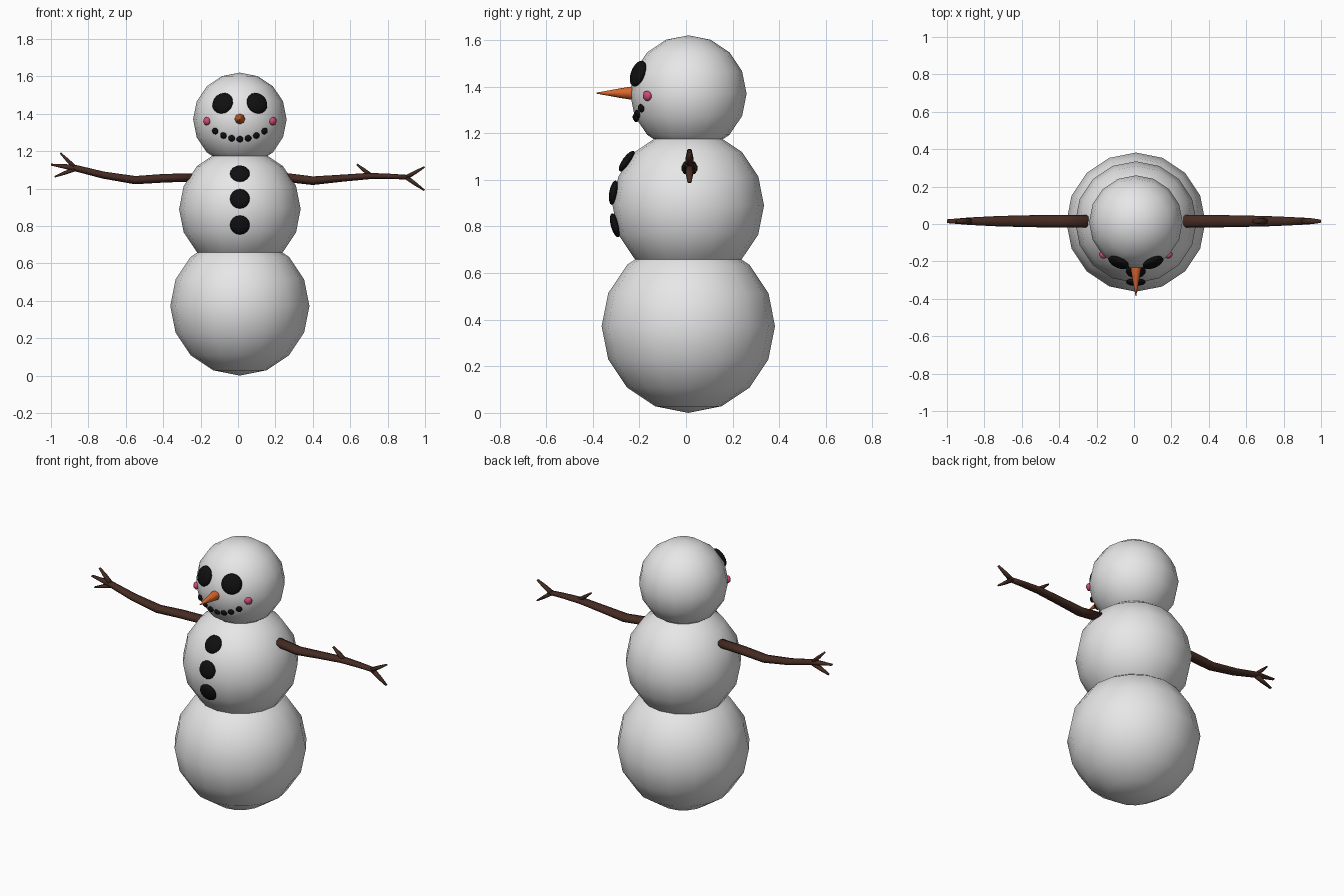
import bpy, bmesh, math
from mathutils import Vector, Matrix

if "Cube" in bpy.data.objects:
    bpy.data.objects.remove(bpy.data.objects["Cube"])


def material(name, rgb):
    m = bpy.data.materials.new(name)
    m.use_nodes = True
    m.diffuse_color = (*rgb, 1)
    bsdf = next(n for n in m.node_tree.nodes if n.type == "BSDF_PRINCIPLED")
    bsdf.inputs["Base Color"].default_value = (*rgb, 1)
    bsdf.inputs["Roughness"].default_value = 0.8
    return m


SNOW = material("snow white", (0.8, 0.8, 0.8))
COAL = material("coal black", (0.005, 0.005, 0.005))
BARK = material("bark brown", (0.06, 0.024, 0.016))
CARROT = material("carrot orange", (0.7, 0.13, 0.025))
BLUSH = material("cheek pink", (0.6, 0.07, 0.17))

CX, CY = 0.01, 0.01
HEAD, HEAD_R = Vector((CX, CY, 1.37)), 0.25
CHEST, CHEST_R = Vector((CX, CY, 0.89)), 0.325
BASE, BASE_R = Vector((CX, CY, 0.372)), 0.372


def finish(name, bm, mat, smooth=True):
    bmesh.ops.recalc_face_normals(bm, faces=bm.faces)
    mesh = bpy.data.meshes.new(name)
    bm.to_mesh(mesh)
    bm.free()
    mesh.materials.append(mat)
    for p in mesh.polygons:
        p.use_smooth = smooth
    ob = bpy.data.objects.new(name, mesh)
    bpy.context.scene.collection.objects.link(ob)
    return ob


def ball(name, centre, radius, mat):
    bm = bmesh.new()
    bmesh.ops.create_uvsphere(bm, u_segments=16, v_segments=8, radius=radius,
                              matrix=Matrix.Translation(centre))
    return finish(name, bm, mat)


def pebble(name, x, z, centre, ball_r, radius, thick, mat):
    """Flattened pebble resting on the front of a snowball, facing outwards."""
    dx, dz = x - centre.x, z - centre.z
    n = Vector((dx, -math.sqrt(ball_r ** 2 - dx * dx - dz * dz), dz))
    turn = n.to_track_quat("Z", "Y").to_matrix().to_4x4()
    bm = bmesh.new()
    bmesh.ops.create_uvsphere(
        bm, u_segments=16, v_segments=8, radius=1,
        matrix=Matrix.Translation(centre + n) @ turn @ Matrix.Diagonal((radius, radius, thick, 1)))
    return finish(name, bm, mat)


def add_branch(bm, path, sides=8):
    """Loft of oval rings; each path entry is x, z, depth radius, height radius."""
    rings = []
    for i, (x, z, ry, rz) in enumerate(path):
        a, b = path[max(i - 1, 0)], path[min(i + 1, len(path) - 1)]
        along = Vector((b[0] - a[0], 0, b[1] - a[1])).normalized()
        up = Vector((-along.z, 0, along.x))
        ring = []
        for k in range(sides):
            t = math.tau * k / sides
            p = Vector((x, 0.015, z)) + up * rz * math.sin(t)
            p.y += ry * math.cos(t)
            ring.append(bm.verts.new(p))
        rings.append(ring)
    for r, s in zip(rings, rings[1:]):
        for k in range(sides):
            j = (k + 1) % sides
            bm.faces.new((r[k], r[j], s[j], s[k]))
    bm.faces.new(rings[0])
    bm.faces.new(rings[-1])


def arm(name, limb, twigs):
    bm = bmesh.new()
    add_branch(bm, limb)
    for (x0, z0), (x1, z1) in twigs:
        add_branch(bm, [(x0, z0, 0.018, 0.014),
                        ((x0 + x1) / 2, (z0 + z1) / 2, 0.016, 0.011),
                        (x1, z1, 0.009, 0.005)], 6)
    return finish(name, bm, BARK)


# Three stacked snowballs
ball("base_snowball", BASE, BASE_R, SNOW)
ball("chest_snowball", CHEST, CHEST_R, SNOW)
ball("head", HEAD, HEAD_R, SNOW)

# Coat buttons
for i, z in enumerate((1.08, 0.945, 0.805)):
    pebble(f"button_{i + 1}", CX, z, CHEST, CHEST_R, 0.053, 0.019, COAL)

# Eyes and cheeks
for side, s in (("right", -1), ("left", 1)):
    pebble(f"{side}_eye", CX + s * 0.092, 1.456, HEAD, HEAD_R, 0.059, 0.023, COAL)
    pebble(f"{side}_cheek", CX + s * 0.177, 1.36, HEAD, HEAD_R, 0.022, 0.016, BLUSH)

# Smiling mouth of small pebbles
for i in range(-3, 4):
    pebble(f"mouth_pebble_{i + 4}", CX + i * 0.044, 1.264 + 0.0048 * i * i,
           HEAD, HEAD_R, 0.018, 0.011, COAL)

# Carrot nose pointing forward
bm = bmesh.new()
rings = []
for y, r in ((-0.19, 0.024), (-0.235, 0.028), (-0.28, 0.021), (-0.34, 0.01), (-0.385, 0.002)):
    rings.append([bm.verts.new((CX + r * math.cos(k * math.tau / 8), y,
                                1.372 + r * math.sin(k * math.tau / 8))) for k in range(8)])
for r, s in zip(rings, rings[1:]):
    for k in range(8):
        bm.faces.new((r[k], r[k - 1], s[k - 1], s[k]))
bm.faces.new(rings[0])
bm.faces.new(rings[-1])
finish("carrot_nose", bm, CARROT)

# Stick arms
arm("right_arm",
    [(-0.23, 1.06, 0.034, 0.022), (-0.4, 1.055, 0.034, 0.023), (-0.55, 1.045, 0.032, 0.022),
     (-0.72, 1.072, 0.028, 0.019), (-0.88, 1.112, 0.02, 0.017), (-1.0, 1.128, 0.01, 0.005)],
    [((-0.87, 1.11), (-0.95, 1.19)), ((-0.87, 1.105), (-0.98, 1.063))])
arm("left_arm",
    [(0.25, 1.06, 0.034, 0.024), (0.4, 1.042, 0.034, 0.023), (0.55, 1.055, 0.031, 0.019),
     (0.7, 1.067, 0.028, 0.017), (0.82, 1.065, 0.023, 0.014), (0.92, 1.06, 0.018, 0.012)],
    [((0.9, 1.06), (0.997, 1.115)), ((0.9, 1.06), (0.997, 0.99)),
     ((0.71, 1.07), (0.635, 1.13))])
